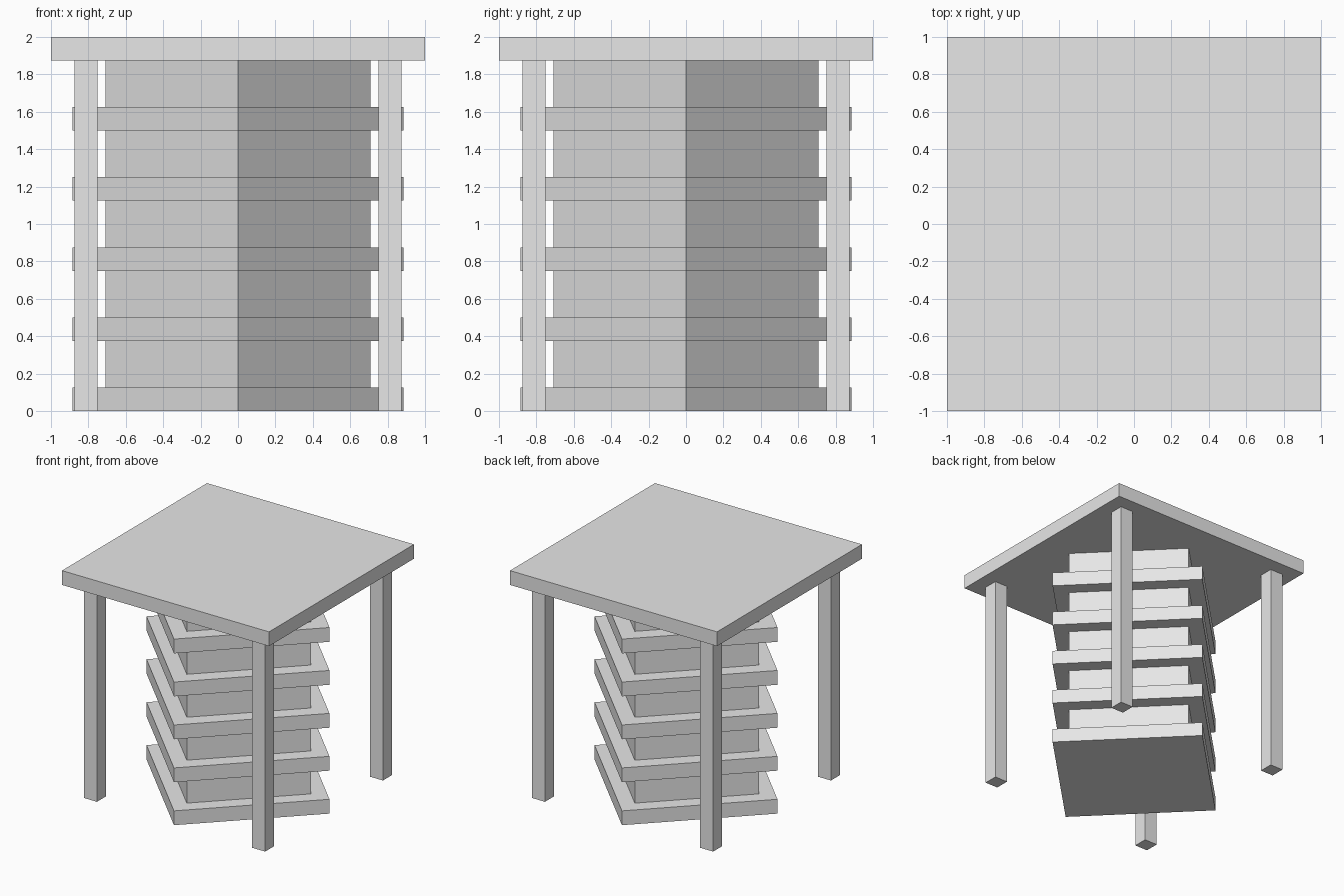
import bpy
from math import radians

cube = bpy.data.objects.get("Cube")
if cube:
    bpy.data.objects.remove(cube, do_unlink=True)

# Single plain material
grey = bpy.data.materials.new("light_grey")
grey.use_nodes = True
colour = (0.8, 0.8, 0.8, 1)
grey.diffuse_color = colour
grey.node_tree.nodes["Principled BSDF"].inputs["Base Color"].default_value = colour


def box(name, width, bottom, top, x=0, y=0, turn=0):
    """Square block between two heights, turned about z."""
    bpy.ops.mesh.primitive_cube_add(
        size=1, location=(x, y, (bottom + top) / 2), rotation=(0, 0, radians(turn)))
    obj = bpy.context.object
    obj.name = name
    obj.scale = (width, width, top - bottom)
    bpy.ops.object.transform_apply(location=False, rotation=True, scale=True)
    obj.data.materials.append(grey)
    return obj


THICK = 0.125
ROOF_BOTTOM = 2 - THICK

# Flat square roof
box("roof", 2, ROOF_BOTTOM, 2)

# Corner posts
for side, sx in (("left", 1), ("right", -1)):
    for end, sy in (("front", -1), ("back", 1)):
        box(f"{end}_{side}_post", THICK, 0, ROOF_BOTTOM, sx * 0.8125, sy * 0.8125)

# Central column turned diagonally, its foot resting on the lowest slab
box("core", 1, THICK, ROOF_BOTTOM, turn=45)

# Evenly spaced slabs around the column
for i in range(5):
    z = i * 3 * THICK
    box(f"slab_{i + 1}", 1.25, z, z + THICK, turn=45)
